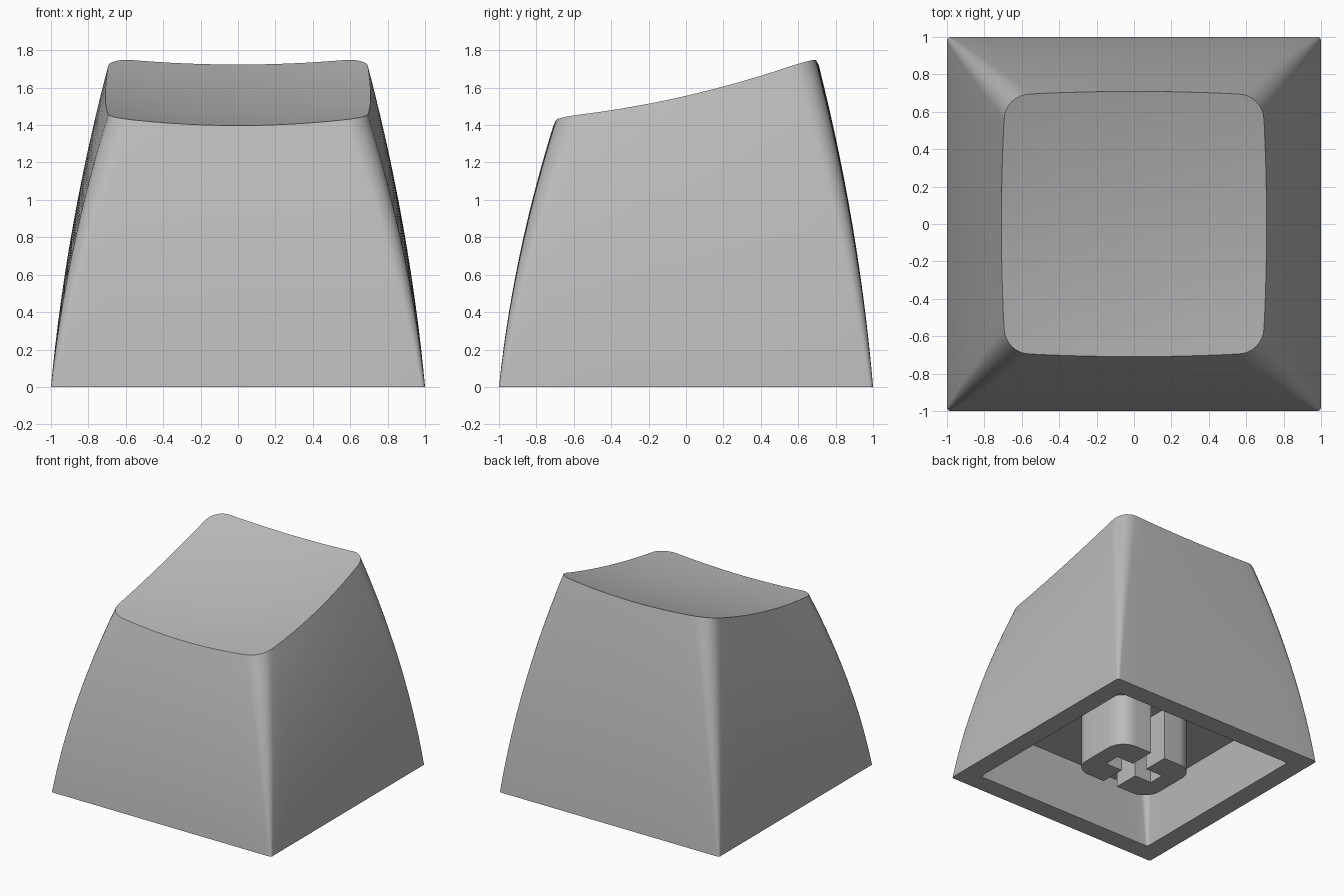
import bpy, bmesh, math
from mathutils import Vector

if "Cube" in bpy.data.objects:
    bpy.data.objects.remove(bpy.data.objects["Cube"])

grey = bpy.data.materials.new("plain grey")
grey.use_nodes = True
COLOUR = (0.5, 0.5, 0.5, 1)
grey.diffuse_color = COLOUR
grey.node_tree.nodes["Principled BSDF"].inputs["Base Color"].default_value = COLOUR

CORNER, EDGE = 8, 12     # segments per rounded corner and per straight side


def ring(half, radius, bulge=0.0):
    """Rounded square, counter-clockwise, with slightly bowed sides."""
    quarter = []
    flat = half - radius
    for i in range(EDGE):
        s = -1 + 2 * i / EDGE
        quarter.append(Vector((half + bulge * (1 - s * s), s * flat)))
    for i in range(CORNER):
        a = math.pi / 2 * i / CORNER
        quarter.append(Vector((flat + radius * math.cos(a), flat + radius * math.sin(a))))
    pts = []
    for x, y in quarter:
        pts.append((x, y))
    for _ in range(3):
        quarter = [Vector((-p.y, p.x)) for p in quarter]
        pts += [(p.x, p.y) for p in quarter]
    return pts


def dish(x, y):
    """Height of the sloped, scooped top."""
    return 1.51 + 0.23 * y + 0.1 * y * y + 0.092 * x * x


def finish(bm, name):
    bmesh.ops.recalc_face_normals(bm, faces=bm.faces)
    mesh = bpy.data.meshes.new(name)
    bm.to_mesh(mesh)
    bm.free()
    mesh.materials.append(grey)
    obj = bpy.data.objects.new(name, mesh)
    bpy.context.collection.objects.link(obj)
    bpy.ops.object.select_all(action='DESELECT')
    obj.select_set(True)
    bpy.context.view_layer.objects.active = obj
    bpy.ops.object.shade_smooth_by_angle(angle=math.radians(30))
    return obj


# Cap shell: cavity ceiling, cavity wall, rim, outer wall, then the scooped top
CEILING = 0.44
loops = [[(x, y, CEILING) for x, y in ring(0.79, 0.06)],
         [(x, y, 0) for x, y in ring(0.84, 0.02)]]
top = ring(0.695, 0.14, 0.014)
WALL_STEPS = 14
for i in range(WALL_STEPS + 1):
    u = i / WALL_STEPS
    outline = ring(1 - 0.16 * u - 0.145 * u * u, 0.02 + 0.12 * u, 0.014 * u)
    loops.append([(x, y, u * dish(*t)) for (x, y), t in zip(outline, top)])
TOP_STEPS = 10
for i in range(1, TOP_STEPS):
    k = 1 - i / TOP_STEPS
    loops.append([(x * k, y * k, dish(x * k, y * k)) for x, y in top])

bm = bmesh.new()
rows = [[bm.verts.new(p) for p in loop] for loop in loops]
n = len(top)
for lower, upper in zip(rows, rows[1:]):
    for j in range(n):
        k = (j + 1) % n
        bm.faces.new((lower[j], lower[k], upper[k], upper[j]))
bm.faces.new(rows[0])
centre = bm.verts.new((0, 0, dish(0, 0)))
for j in range(n):
    bm.faces.new((rows[-1][j], rows[-1][(j + 1) % n], centre))
finish(bm, "cap_shell")

# Stem: a pair of C-shaped posts leaving a cross slot between them
HX, HY, R, SLOT, ARM = 0.37, 0.285, 0.15, 0.067, 0.225
profile = [(SLOT, -HY)]
for side in (-1, 1):
    for i in range(CORNER + 1):
        a = math.pi / 2 * (i / CORNER - (side < 0))
        profile.append((HX - R + R * math.cos(a), side * (HY - R) + R * math.sin(a)))
profile += [(SLOT, HY), (SLOT, SLOT), (ARM, SLOT), (ARM, -SLOT), (SLOT, -SLOT)]

for name, sign in (("stem_left", 1), ("stem_right", -1)):
    bm = bmesh.new()
    base = bm.faces.new([bm.verts.new((sign * x, y, 0)) for x, y in profile])
    grown = bmesh.ops.extrude_face_region(bm, geom=[base])["geom"]
    bmesh.ops.translate(bm, vec=(0, 0, CEILING + 0.02),
                        verts=[g for g in grown if isinstance(g, bmesh.types.BMVert)])
    finish(bm, name)
